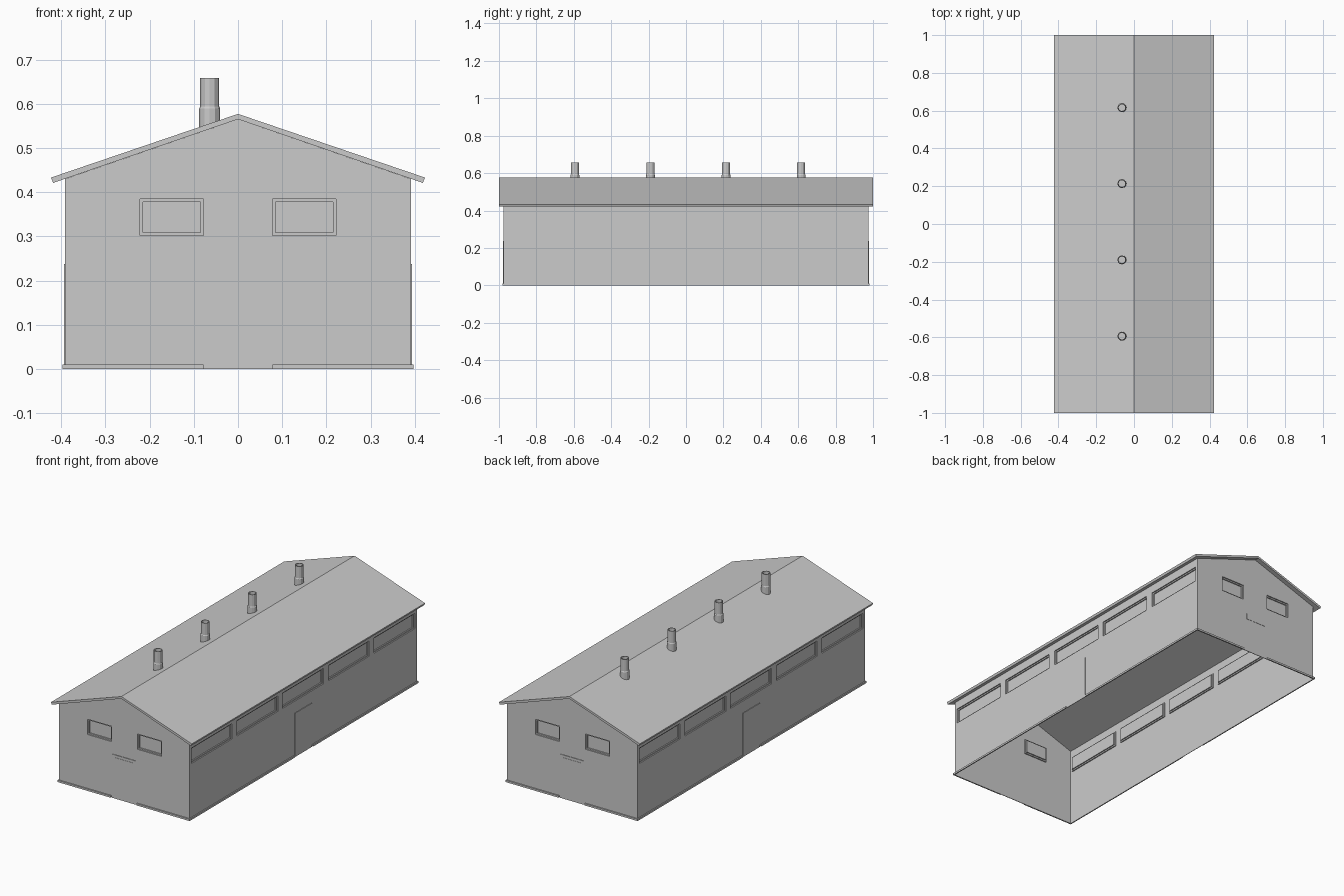
import bpy, bmesh
from math import radians
from mathutils import Matrix, Vector

if "Cube" in bpy.data.objects:
    bpy.data.objects.remove(bpy.data.objects["Cube"], do_unlink=True)

grey = bpy.data.materials.new("plain_grey")
grey.use_nodes = True
grey.diffuse_color = (0.6, 0.6, 0.6, 1)
grey.node_tree.nodes["Principled BSDF"].inputs["Base Color"].default_value = (0.6, 0.6, 0.6, 1)

HALF_W, HALF_L = 0.391, 0.975      # outer wall faces
WIN_LOW, WIN_HIGH = 0.302, 0.385   # window heights
DOOR_HALF, DOOR_TOP = 0.074, 0.237


def finish(name, bm):
    bmesh.ops.recalc_face_normals(bm, faces=bm.faces)
    mesh = bpy.data.meshes.new(name)
    bm.to_mesh(mesh)
    bm.free()
    mesh.materials.append(grey)
    obj = bpy.data.objects.new(name, mesh)
    bpy.context.collection.objects.link(obj)
    return obj


def add_box(bm, low, high):
    low, high = Vector(low), Vector(high)
    mat = Matrix.Translation((low + high) / 2) @ Matrix.Diagonal((high - low).to_4d())
    bmesh.ops.create_cube(bm, size=1, matrix=mat)


def prism(name, profile, half_length):
    """Extrude an x-z outline along y."""
    bm = bmesh.new()
    face = bm.faces.new([bm.verts.new((x, -half_length, z)) for x, z in profile])
    new = bmesh.ops.extrude_face_region(bm, geom=[face])["geom"]
    bmesh.ops.translate(bm, vec=(0, 2 * half_length, 0),
                        verts=[v for v in new if isinstance(v, bmesh.types.BMVert)])
    return finish(name, bm)


def window_cutter(name, inset, depth):
    """Boxes for every window recess, on the four walls."""
    bm = bmesh.new()
    low, high = WIN_LOW + inset, WIN_HIGH - inset
    for side in (-1, 1):
        for c in (-0.15, 0.15):
            a, b = sorted((side * (HALF_L - depth), side * (HALF_L + 0.05)))
            add_box(bm, (c - 0.072 + inset, a, low), (c + 0.072 - inset, b, high))
        for i in range(-2, 3):
            a, b = sorted((side * (HALF_W - depth), side * (HALF_W + 0.05)))
            c = i * 0.392
            add_box(bm, (a, c - 0.175 + inset, low), (b, c + 0.175 - inset, high))
    obj = finish(name, bm)
    obj.hide_render = True
    return obj


# Walls: gabled shell, open below, with stepped window recesses
walls = prism("walls", [(-HALF_W, 0), (HALF_W, 0), (HALF_W, 0.430),
                        (0, 0.565), (-HALF_W, 0.430)], HALF_L)
cutters = [window_cutter("window_frame_cutter", 0, 0.006),
           window_cutter("window_pane_cutter", 0.007, 0.012)]
for cutter in cutters:
    mod = walls.modifiers.new(cutter.name, 'BOOLEAN')
    mod.operation, mod.solver, mod.object = 'DIFFERENCE', 'EXACT', cutter
bpy.context.view_layer.update()
walls.data = bpy.data.meshes.new_from_object(
    walls.evaluated_get(bpy.context.evaluated_depsgraph_get()))
walls.modifiers.clear()
for cutter in cutters:
    bpy.data.objects.remove(cutter, do_unlink=True)
bm = bmesh.new()
bm.from_mesh(walls.data)
open_faces = [f for f in bm.faces if f.calc_center_median().z < 0.001
              or (f.normal.z > 0.5 and f.calc_center_median().z > 0.42)]
bmesh.ops.delete(bm, geom=open_faces, context='FACES')
bm.to_mesh(walls.data)
bm.free()

# Roof: folded slab with overhang
prism("roof", [(-0.418, 0.421), (0, 0.565), (0.418, 0.421),
               (0.423, 0.433), (0, 0.577), (-0.423, 0.433)], 1.0)

# Doors, door lights and base trim, on opposite pairs of walls
for side, end, flank in ((-1, "front", "right"), (1, "back", "left")):
    def plate(name, axis, span, z, reach, start=0.0):
        wall = HALF_L if axis == 'y' else HALF_W
        a, b = sorted((side * (wall + start), side * (wall + reach)))
        bm = bmesh.new()
        if axis == 'y':
            add_box(bm, (span[0], a, z[0]), (span[1], b, z[1]))
        else:
            add_box(bm, (a, span[0], z[0]), (b, span[1], z[1]))
        finish(name, bm)

    door = (-DOOR_HALF, DOOR_HALF)
    plate(end + "_door", 'y', door, (0, DOOR_TOP), 0.003)
    plate(end + "_door_light", 'y', (-0.06, 0.06), (0.19, 0.223), 0.0045, 0.003)
    plate(flank + "_door", 'x', door, (0, DOOR_TOP), 0.003)
    for s in (-1, 1):
        plate(end + "_base_trim", 'y', sorted((s * 0.078, s * 0.397)), (0, 0.01), 0.007)
        plate(flank + "_base_trim", 'x', sorted((s * 0.078, s * HALF_L)), (0, 0.01), 0.006)

# Roof vents: hollow stepped pipes
for y in (-0.594, -0.19, 0.214, 0.616):
    bm = bmesh.new()
    rim = [(0.0238, 0.53), (0.0238, 0.589), (0.0215, 0.594),
           (0.0215, 0.658), (0.0175, 0.658), (0.0175, 0.56)]
    verts = [bm.verts.new((r, 0, z)) for r, z in rim]
    edges = [bm.edges.new(pair) for pair in zip(verts, verts[1:])]
    bmesh.ops.spin(bm, geom=verts + edges, cent=(0, 0, 0), axis=(0, 0, 1),
                   angle=radians(360), steps=12)
    bmesh.ops.remove_doubles(bm, verts=bm.verts, dist=0.0005)
    bmesh.ops.holes_fill(bm, edges=[e for e in bm.edges if e.is_boundary], sides=12)
    finish("roof_vent", bm).location = (-0.064, y, 0)
